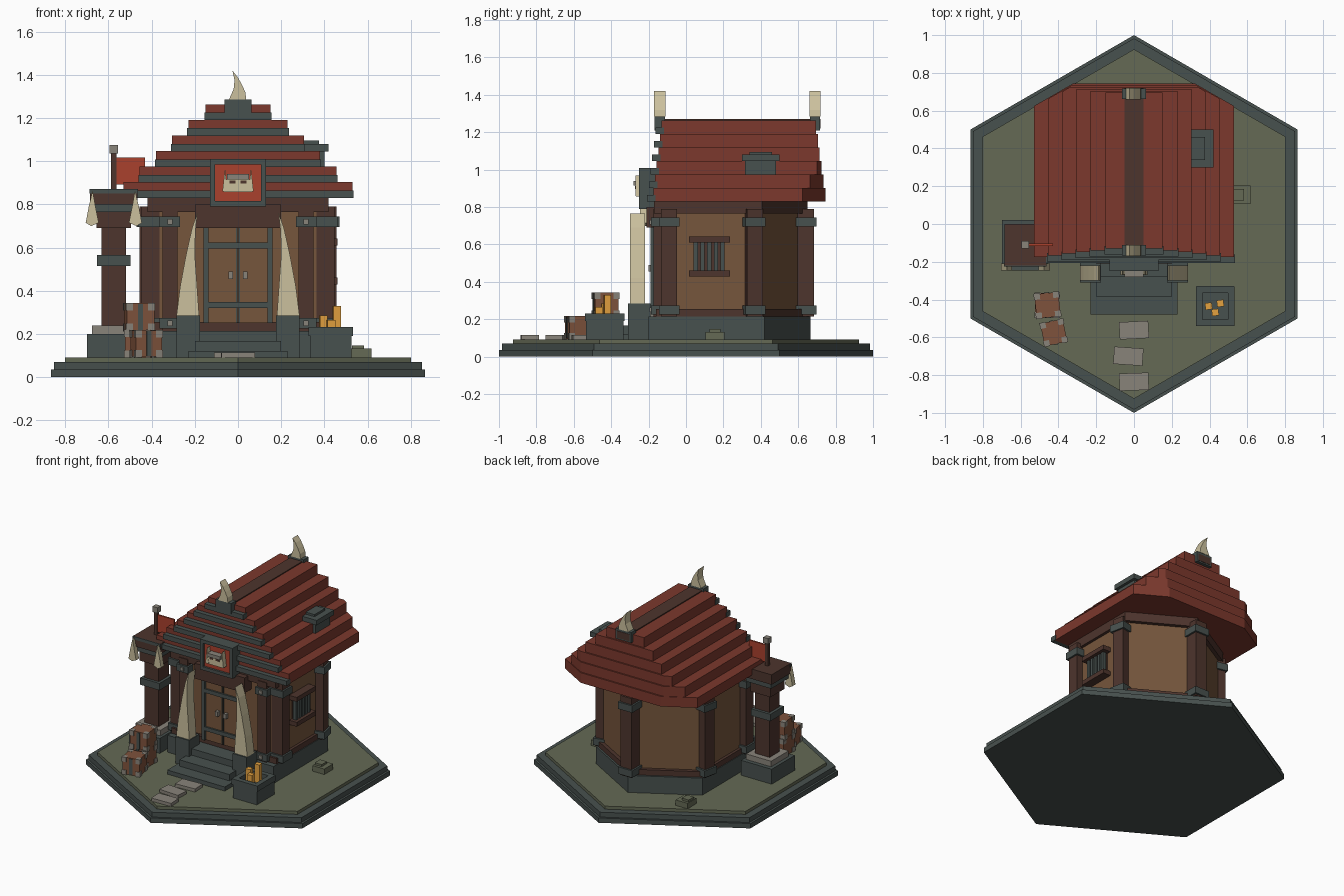
import bpy, bmesh, math
from mathutils import Matrix

if "Cube" in bpy.data.objects:
    bpy.data.objects.remove(bpy.data.objects["Cube"])


def mat(name, r, g, b):
    m = bpy.data.materials.new(name)
    m.diffuse_color = (r, g, b, 1)
    m.use_nodes = True
    m.node_tree.nodes["Principled BSDF"].inputs["Base Color"].default_value = m.diffuse_color
    return m


SLATE = mat("dark slate", .064, .082, .077)
GRASS = mat("mossy ground", .128, .143, .09)
ROOF = mat("roof red", .2, .04, .026)
FLAG = mat("banner red", .4, .053, .026)
DARK = mat("dark timber", .075, .035, .026)
WOOD = mat("plank wood", .18, .092, .045)
BONE = mat("ivory bone", .6, .53, .34)
STONE = mat("pale stone", .25, .23, .195)
GLOW = mat("amber candle", .78, .36, .05)
RUST = mat("crate wood", .21, .085, .045)


def finish(name, bm, m):
    bmesh.ops.recalc_face_normals(bm, faces=bm.faces)
    me = bpy.data.meshes.new(name)
    bm.to_mesh(me)
    bm.free()
    me.materials.append(m)
    ob = bpy.data.objects.new(name, me)
    bpy.context.collection.objects.link(ob)
    return ob


def box(name, m, x0, x1, y0, y1, z0, z1, rot=0):
    """Axis aligned block, optionally turned about its own vertical axis."""
    bm = bmesh.new()
    bmesh.ops.create_cube(bm, size=1)
    t = Matrix.Translation(((x0 + x1) / 2, (y0 + y1) / 2, (z0 + z1) / 2))
    s = Matrix.Diagonal((x1 - x0, y1 - y0, z1 - z0, 1))
    bm.transform(t @ Matrix.Rotation(math.radians(rot), 4, 'Z') @ s)
    return finish(name, bm, m)


def cbox(name, m, cx, cy, sx, sy, z0, z1, rot=0):
    return box(name, m, cx - sx / 2, cx + sx / 2, cy - sy / 2, cy + sy / 2, z0, z1, rot)


def loft(name, m, pts0, pts1):
    """Solid between two matching rings of 3D points."""
    bm = bmesh.new()
    a = [bm.verts.new(p) for p in pts0]
    b = [bm.verts.new(p) for p in pts1]
    n = len(a)
    bm.faces.new(a)
    bm.faces.new(b)
    for i in range(n):
        bm.faces.new((a[i], a[(i + 1) % n], b[(i + 1) % n], b[i]))
    return finish(name, bm, m)


def prism(name, m, pts, z0, z1):
    return loft(name, m, [(x, y, z0) for x, y in pts], [(x, y, z1) for x, y in pts])


def fin(name, m, pts, y0, y1):
    """Front profile (x, z) pushed through in depth."""
    return loft(name, m, [(x, y0, z) for x, z in pts], [(x, y1, z) for x, z in pts])


def hexagon(r):
    return [(r * math.sin(i * math.pi / 3), r * math.cos(i * math.pi / 3)) for i in range(6)]


def plan(w, y0, tip):
    """House footprint: square front, pointed back."""
    s = tip - .577 * w
    return [(-w, y0), (w, y0), (w, s), (0, tip), (-w, s)]


# Hexagonal plinth and ground
prism("plinth_lower", SLATE, hexagon(1), 0, .035)
prism("plinth_upper", SLATE, hexagon(.983), .035, .07)
prism("ground", GRASS, hexagon(.925), .07, .092)

# House body
prism("foundation", SLATE, plan(.425, -.2, .665), .09, .215)
prism("sill", DARK, plan(.42, -.16, .65), .215, .255)
prism("walls", WOOD, plan(.4, -.13, .62), .255, .77)
prism("wall_plate", DARK, plan(.42, -.17, .65), .765, .83)


# Corner posts with metal collars
def post(name, x, y, w, rot=0):
    cbox(name, DARK, x, y, w, w, .215, .79, rot)
    for z in (.225, .695):
        cbox(name + "_collar", SLATE, x, y, w + .025, w + .025, z, z + .05, rot)


post("back_post", 0, .64, .09)
for s in (-1, 1):
    post("front_corner_post", s * .405, -.09, .085)
    post("rear_corner_post", s * .405, .36, .085, s * 12)
    post("porch_post", s * .315, -.14, .07)
    for z in (.25, .72):
        cbox("collar_bolt", STONE, s * .315, -.19, .025, .012, z - .012, z + .012)

# Double door with lintel and ironwork
for s in (-1, 1):
    cbox("door_leaf", WOOD, s * .078, -.15, .15, .05, .25, .695)
    cbox("door_edge_strap", SLATE, s * .148, -.17, .025, .04, .25, .695)
    cbox("door_handle", STONE, s * .033, -.188, .022, .025, .455, .49)
    cbox("door_centre_seam", SLATE, s * .006, -.175, .006, .006, .25, .695)
for z in (.32, .595):
    cbox("door_band", SLATE, 0, -.175, .3, .025, z, z + .028)
cbox("door_lintel", DARK, 0, -.17, .4, .08, .69, .8)

# Entrance steps
box("step_bottom", SLATE, -.23, .23, -.48, -.19, .09, .122)
box("step_middle", SLATE, -.2, .2, -.385, -.19, .09, .168)
box("step_top", SLATE, -.18, .18, -.28, -.12, .09, .215)

# Tall tusks beside the entrance
for s in (-1, 1):
    cbox("tusk_pedestal", SLATE, s * .23, -.25, .11, .12, .09, .285)
    prof = [(.285, .285), (.18, .285), (.19, .43), (.2, .57), (.197, .68), (.187, .765),
            (.213, .69), (.24, .57), (.268, .42)]
    fin("entrance_tusk", BONE, [(s * x, z) for x, z in prof], -.3, -.22)

# Stepped roof courses with slate trim on the gable
for i, w in enumerate((.53, .455, .38, .305, .23, .15)):
    z, y0, yb = .83 + .072 * i, -.175 + .009 * i, .745 - .01 * i
    clip = .93 - .005 * i
    xc = (clip - yb) / .577
    if w > xc:
        ys = clip - .577 * w
        pts = [(-w, y0), (w, y0), (w, ys), (xc, yb), (-xc, yb), (-w, ys)]
    else:
        pts = [(-w, y0), (w, y0), (w, yb), (-w, yb)]
    prism("roof_course", ROOF, pts, z, z + .073)
    cbox("gable_trim", SLATE, 0, y0 - .01, 2 * w + .01, .045, z, z + .035)

# Ridge with horned end blocks
box("ridge_beam", DARK, -.05, .05, -.13, .72, 1.22, 1.27)
for y in (-.14, .69):
    cbox("ridge_block", SLATE, 0, y, .125, .055, 1.21, 1.285)
    fin("ridge_horn", BONE, [(-.042, 1.285), (.038, 1.285), (.034, 1.32), (.018, 1.355),
                             (-.002, 1.39), (-.026, 1.42), (-.016, 1.375), (-.02, 1.335)],
        y - .03, y + .03)

# Roof vent
box("vent_body", SLATE, .26, .4, .315, .48, .93, 1.045)
box("vent_cap", SLATE, .3, .42, .3, .5, 1.045, 1.08)
box("vent_top", SLATE, .3, .375, .34, .46, 1.08, 1.095)

# Gable plaque with a bone emblem
box("plaque_panel", FLAG, -.11, .11, -.235, -.16, .8, .995)
for s in (-1, 1):
    cbox("plaque_side", SLATE, s * .118, -.205, .025, .09, .79, 1.01)
    fin("emblem_horn", BONE, [(s * .072, .86), (s * .045, .86), (s * .055, .91), (s * .06, .97)],
        -.27, -.235)
    cbox("emblem_eye", DARK, s * .025, -.268, .028, .008, .897, .912)
for z in (.79, .985):
    cbox("plaque_rail", SLATE, 0, -.205, .26, .09, z, z + .025)
cbox("emblem_jaw", BONE, 0, -.25, .13, .035, .857, .915)
cbox("emblem_brow", STONE, 0, -.255, .1, .05, .915, .94)

# Barred side window
for z in (.43, .61):
    box("window_rail", DARK, .39, .46, .015, .235, z, z + .032)
box("window_back", DARK, .395, .404, .045, .205, .46, .61)
for k in range(5):
    cbox("window_bar", SLATE, .425, .052 + .036 * k, .025, .022, .46, .612)

# Totem pillar with fangs and a flag
PX, PY = -.575, -.11
box("pillar_footing", SLATE, -.7, -.455, -.245, .02, .09, .2)
cbox("pillar_stone", STONE, PX, PY, .2, .2, .2, .24)
cbox("pillar_shaft", DARK, PX, PY, .115, .115, .24, .82)
cbox("pillar_band", SLATE, PX, PY, .155, .155, .515, .565)
cbox("capital_lower", DARK, PX, PY, .16, .16, .69, .765)
cbox("capital_band", SLATE, PX, PY, .2, .2, .765, .805)
cbox("capital_top", DARK, PX, PY, .22, .22, .8, .872)
cbox("capital_rim", SLATE, PX, PY - .105, .225, .02, .85, .872)
for s in (-1, 1):
    prof = [(.13, .715), (.105, .7), (.07, .715), (.085, .79), (.098, .865), (.116, .79)]
    fin("pillar_fang", BONE, [(PX + s * x, z) for x, z in prof], PY - .135, PY - .1)
cbox("flag_pole", DARK, PX, PY, .025, .025, .87, 1.035)
cbox("flag_pole_cap", STONE, PX, PY, .04, .04, 1.035, 1.075)
box("flag", FLAG, -.562, -.43, PY - .006, PY + .006, .893, 1.017)


# Crates with stone corners and a metal strap
def crate(cx, cy, z, a, rot):
    cbox("crate", RUST, cx, cy, a, a, z, z + a, rot)
    cbox("crate_strap", SLATE, cx, cy, a * .18, a + .008, z + .004, z + a - .004, rot)
    c, s = math.cos(math.radians(rot)), math.sin(math.radians(rot))
    for i in (-1, 1):
        for j in (-1, 1):
            u, v = i * a * .4, j * a * .4
            for k in (-.003, a * .73):
                cbox("crate_corner", STONE, cx + u * c - v * s, cy + u * s + v * c,
                     a * .26, a * .26, z + k, z + k + a * .28, rot)


crate(-.46, -.43, .092, .128, 0)
crate(-.458, -.43, .215, .128, 6)
crate(-.425, -.575, .095, .122, 12)

# Candle trough
cbox("trough", SLATE, .43, -.435, .19, .2, .09, .2)
for s in (-1, 1):
    cbox("trough_rim_side", SLATE, .43 + s * .085, -.435, .035, .21, .19, .232)
    cbox("trough_rim_end", SLATE, .43, -.435 + s * .088, .2, .035, .19, .232)
for x, y, h in ((.395, -.435, .285), (.457, -.42, .33), (.43, -.468, .265)):
    cbox("candle", GLOW, x, y, .036, .036, .2, h, 8)

# Path slabs and mossy stones
for x, y, r in ((0, -.562, 3), (-.03, -.7, -4), (0, -.835, 2)):
    cbox("path_slab", STONE, x, y, .155, .092, .09, .115, r)
for x, y in ((.57, .155), (-.42, .6)):
    cbox("mossy_stone", GRASS, x, y, .095, .1, .09, .132)
    cbox("mossy_stone_top", GRASS, x - .015, y, .055, .06, .13, .147)
